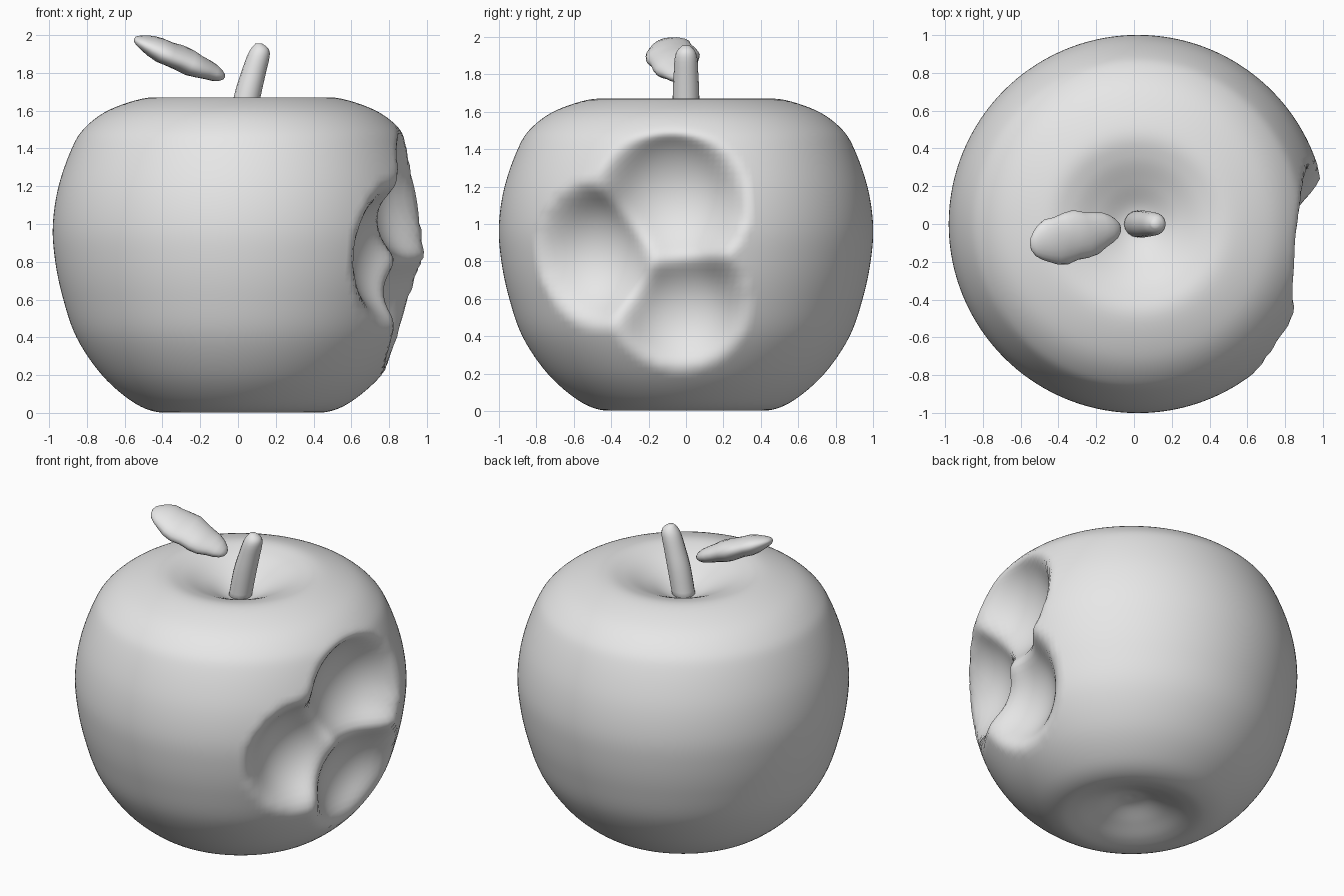
import bpy, bmesh, math
from mathutils import Vector, Matrix

if "Cube" in bpy.data.objects:
    bpy.data.objects.remove(bpy.data.objects["Cube"])

grey = bpy.data.materials.new("plain_grey")
grey.use_nodes = True
grey.diffuse_color = (0.8, 0.8, 0.8, 1)
grey.node_tree.nodes["Principled BSDF"].inputs["Base Color"].default_value = (0.8, 0.8, 0.8, 1)


def finish(name, bm):
    bmesh.ops.recalc_face_normals(bm, faces=bm.faces)
    mesh = bpy.data.meshes.new(name)
    bm.to_mesh(mesh)
    bm.free()
    mesh.materials.append(grey)
    mesh.polygons.foreach_set("use_smooth", [True] * len(mesh.polygons))
    obj = bpy.data.objects.new(name, mesh)
    bpy.context.collection.objects.link(obj)
    return obj


def smooth_path(points, steps):
    """Catmull-Rom curve through the points."""
    p = [Vector(q) for q in points]
    p = [2 * p[0] - p[1]] + p + [2 * p[-1] - p[-2]]
    out = []
    for a, b, c, d in zip(p, p[1:], p[2:], p[3:]):
        for i in range(steps):
            t = i / steps
            out.append(0.5 * (2 * b + (c - a) * t + (2 * a - 5 * b + 4 * c - d) * t * t
                              + (3 * b - a - 3 * c + d) * t ** 3))
    return out + [p[-2]]


def loft(bm, rings):
    """Skin closed rings of points; cap both ends."""
    loops = [[bm.verts.new(v) for v in ring] for ring in rings]
    n = len(loops[0])
    for lo, hi in zip(loops, loops[1:]):
        for i in range(n):
            j = (i + 1) % n
            bm.faces.new((lo[i], lo[j], hi[j], hi[i]))
    bm.faces.new(loops[0][::-1])
    bm.faces.new(loops[-1])


def circle(centre, rx, ry, n):
    return [Vector(centre) + Vector((rx * math.cos(math.tau * i / n), ry * math.sin(math.tau * i / n), 0))
            for i in range(n)]


# Apple body: turned profile (radius, height) with hollows at top and bottom
AXIS = 0.02
profile = [(0.01, 0.125), (0.1, 0.11), (0.22, 0.06), (0.34, 0.015), (0.45, 0.005), (0.58, 0.06),
           (0.74, 0.2), (0.875, 0.4), (0.95, 0.62), (0.99, 0.82), (1.0, 1.0), (0.97, 1.2),
           (0.9, 1.4), (0.83, 1.51), (0.7, 1.605), (0.5, 1.668), (0.36, 1.65), (0.22, 1.59),
           (0.1, 1.53), (0.01, 1.51)]
body = bmesh.new()
loft(body, [circle((AXIS, 0, q.y), q.x, q.x, 180) for q in smooth_path(profile, 6)])

# Bites: skin inside a tooth-mark ball is pushed towards the core onto the ball
bites = [(Vector((1.11, -0.1, 1.14)), 0.42),
         (Vector((1.08, -0.04, 0.51)), 0.385),
         (Vector((0.97, -0.56, 0.83)), 0.39)]
near_bite = []
for v in body.verts:
    out = Vector((v.co.x - AXIS, v.co.y, 0))
    reach = out.length
    out.normalize()
    core = Vector((AXIS, 0, v.co.z))
    if any((v.co - centre).length < radius + 0.04 for centre, radius in bites):
        near_bite.append(v)
    for centre, radius in bites:
        if (v.co - centre).length < radius:
            along = (centre - core).dot(out)
            gap = radius ** 2 - (centre - core - out * along).length_squared
            reach = min(reach, along - math.sqrt(max(gap, 0)))
    v.co = core + out * reach

# Soften the bitten rims and ridges
for _ in range(5):
    bmesh.ops.smooth_vert(body, verts=near_bite, factor=0.5,
                          use_axis_x=True, use_axis_y=True, use_axis_z=True)
finish("apple_body", body)

# Stem: leaning, tapered, rounded tip
stem = bmesh.new()
stem_path = [(0.01, 1.48, 0.07), (0.05, 1.68, 0.071), (0.082, 1.8, 0.066), (0.108, 1.89, 0.06),
             (0.115, 1.93, 0.045), (0.11, 1.955, 0.018)]
loft(stem, [circle((q.x, 0, q.y), q.z, q.z, 16) for q in smooth_path(stem_path, 3)])
finish("stem", stem)

# Leaf: thick flattened blade with blunt ends, lumpy along its edge
leaf = bmesh.new()
bmesh.ops.create_uvsphere(leaf, u_segments=20, v_segments=14, radius=1,
                          matrix=Matrix.Rotation(math.pi / 2, 4, 'Y'))
for v in leaf.verts:
    wave = 1 + 0.06 * math.sin(9 * v.co.x + 2 * v.co.y)
    v.co = Vector((v.co.x * 0.265, v.co.y * 0.135 * wave * (1 - 0.15 * v.co.x), v.co.z * 0.066 * wave))
place = (Matrix.Translation((-0.31, -0.065, 1.878)) @ Matrix.Rotation(math.radians(23), 4, 'Y')
         @ Matrix.Rotation(math.radians(10), 4, 'Z') @ Matrix.Rotation(math.radians(8), 4, 'X'))
bmesh.ops.transform(leaf, matrix=place, verts=leaf.verts)
finish("leaf", leaf)
